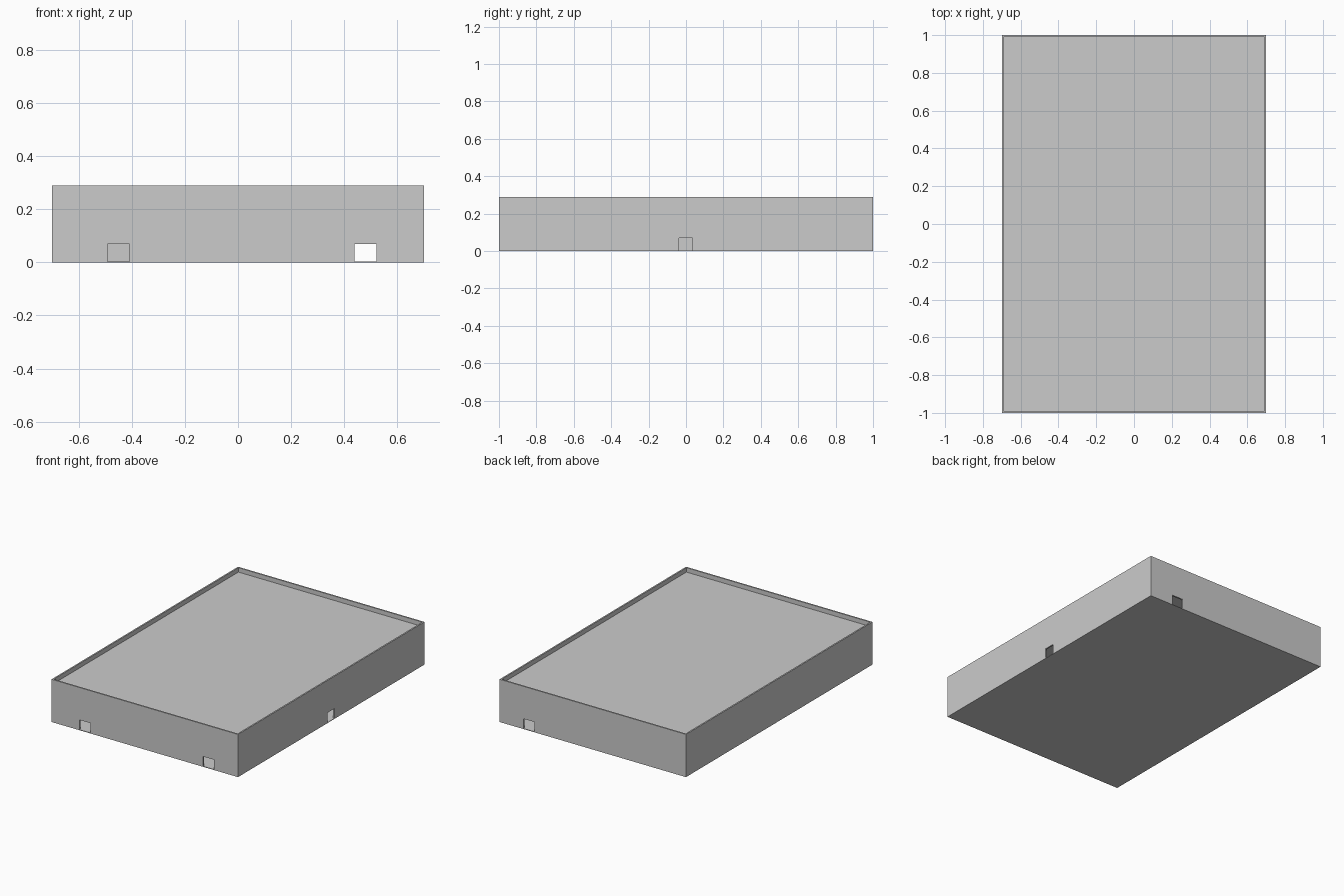
import bpy

if "Cube" in bpy.data.objects:
    bpy.data.objects.remove(bpy.data.objects["Cube"])

W, D, H = 1.4, 2.0, 0.29      # overall size
T = 0.01                      # wall thickness
BASE = 0.004                  # ground slab thickness
ROOF = 0.26                   # roof level below the parapet


def box(name, x0, x1, y0, y1, z0, z1):
    bpy.ops.mesh.primitive_cube_add(
        size=1, location=((x0 + x1) / 2, (y0 + y1) / 2, (z0 + z1) / 2))
    ob = bpy.context.object
    ob.name = name
    ob.scale = (x1 - x0, y1 - y0, z1 - z0)
    bpy.ops.object.transform_apply(location=True, rotation=False, scale=True)
    return ob


def cut(target, cutter):
    mod = target.modifiers.new(cutter.name, 'BOOLEAN')
    mod.operation = 'DIFFERENCE'
    mod.solver = 'EXACT'
    mod.object = cutter
    bpy.context.view_layer.objects.active = target
    bpy.ops.object.modifier_apply(modifier=mod.name)
    bpy.data.objects.remove(cutter)


X, Y = W / 2, D / 2

# Ground slab
box("ground_slab", -X, X, -Y, Y, 0, BASE)

# Outer walls: hollow shell rising past the roof as a parapet
walls = box("outer_walls", -X, X, -Y, Y, BASE, H)
cut(walls, box("interior_cutter", -X + T, X - T, -Y + T, Y - T, -0.1, H + 0.1))

# Doorways: two at the front, one at the back, one on the right
for x, y in ((-0.45, -Y), (0.48, -Y), (0.48, Y)):
    cut(walls, box("door_cutter", x - 0.041, x + 0.041, y - 0.05, y + 0.05, -0.05, 0.07))
cut(walls, box("side_door_cutter", X - 0.05, X + 0.05, -0.038, 0.036, -0.05, 0.07))

# Upper floors and roof inside the walls
for name, top in (("first_floor", 0.09), ("second_floor", 0.175), ("roof", ROOF)):
    box(name, -X + T, X - T, -Y + T, Y - T, top - 0.008, top)
